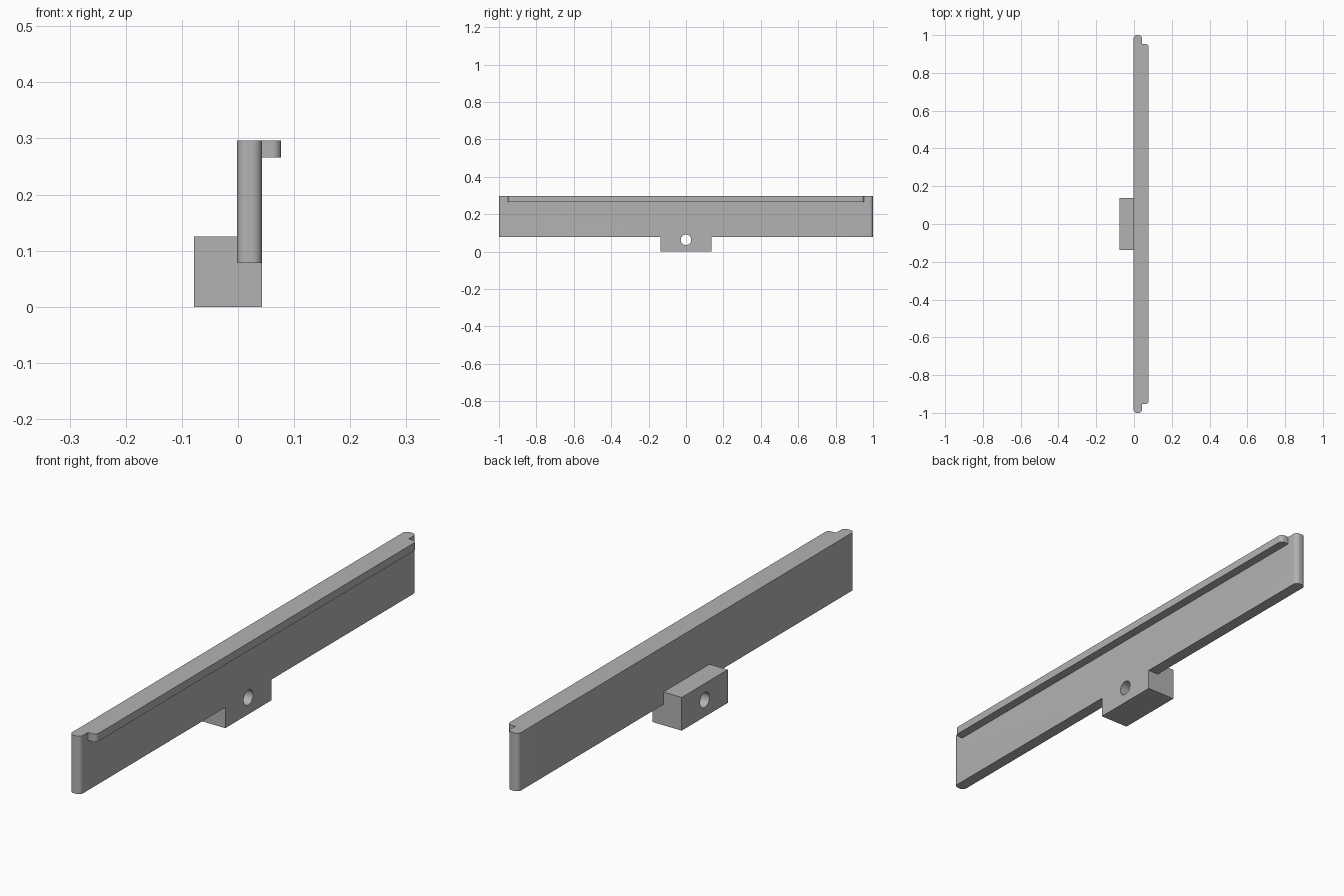
import bpy
import bmesh
from math import radians

default = bpy.data.objects.get("Cube")
if default:
    bpy.data.objects.remove(default, do_unlink=True)

grey = bpy.data.materials.new("plain grey")
grey.use_nodes = True
colour = (0.45, 0.45, 0.45, 1)
grey.diffuse_color = colour
grey.node_tree.nodes["Principled BSDF"].inputs["Base Color"].default_value = colour


def box(name, low, high, radius=0, rounded=lambda v: True):
    """Box between two corners, with chosen upright edges rounded."""
    bm = bmesh.new()
    bmesh.ops.create_cube(bm, size=1)
    for v in bm.verts:
        v.co = [l + (c + 0.5) * (h - l) for l, h, c in zip(low, high, v.co)]
    if radius:
        edges = [e for e in bm.edges
                 if abs(e.verts[0].co.z - e.verts[1].co.z) > 0.01 and rounded(e.verts[0].co)]
        bmesh.ops.bevel(bm, geom=edges, offset=radius, segments=8, profile=0.5, affect='EDGES')
    mesh = bpy.data.meshes.new(name)
    bm.to_mesh(mesh)
    bm.free()
    mesh.materials.append(grey)
    obj = bpy.data.objects.new(name, mesh)
    bpy.context.collection.objects.link(obj)
    return obj


def boolean(target, other, operation):
    mod = target.modifiers.new(operation.title(), 'BOOLEAN')
    mod.operation = operation
    mod.solver = 'EXACT'
    mod.object = other
    bpy.context.view_layer.objects.active = target
    bpy.ops.object.modifier_apply(modifier=mod.name)
    bpy.data.objects.remove(other, do_unlink=True)


# Long upright rail with rounded ends
rail = box("rail", (-0.002, -1, 0.078), (0.043, 1, 0.296), 0.018)

# Lip along the top of the rail, rounded on its outer corners
lip = box("lip", (0.03, -0.953, 0.266), (0.077, 0.953, 0.296), 0.016, lambda v: v.x > 0.05)

# Mounting block: a foot under the rail and a taller part behind it
block = box("mounting_block", (-0.078, -0.137, 0), (0.043, 0.137, 0.125))

# Bolt hole through block and rail
bpy.ops.mesh.primitive_cylinder_add(vertices=48, radius=0.028, depth=0.4,
                                    location=(0, 0, 0.063), rotation=(0, radians(90), 0))
hole = bpy.context.object
hole.name = "hole_cutter"
hole.hide_render = True
hole.data.materials.append(grey)

boolean(rail, lip, 'UNION')
boolean(rail, block, 'UNION')
boolean(rail, hole, 'DIFFERENCE')
rail.name = "rail_with_mount"

bpy.ops.object.select_all(action='DESELECT')
rail.select_set(True)
bpy.context.view_layer.objects.active = rail
bpy.ops.object.shade_smooth_by_angle(angle=radians(30))
